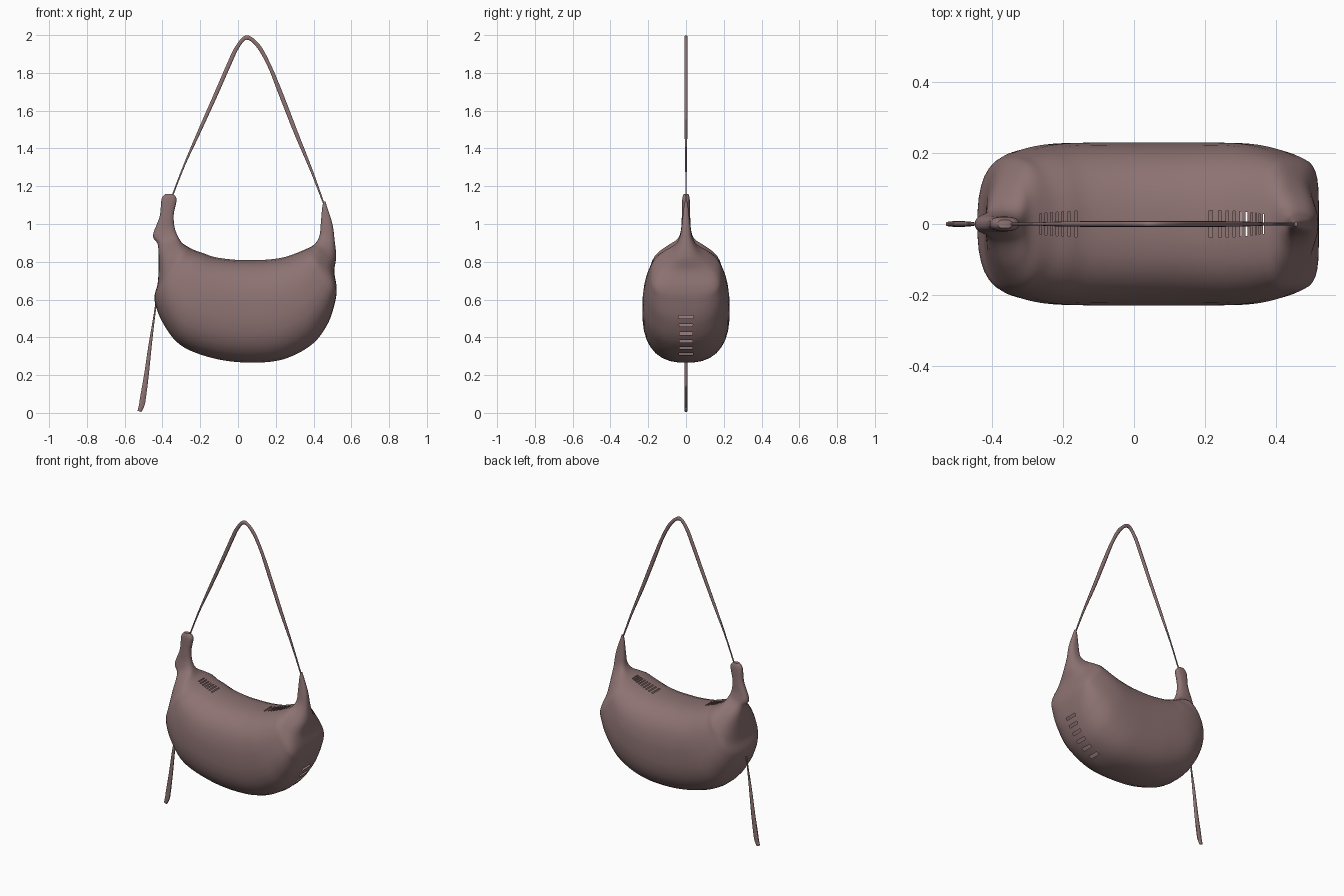
import bpy, math
from mathutils import Vector

leather = bpy.data.materials.new("dusty_mauve_leather")
leather.diffuse_color = (0.27, 0.17, 0.17, 1)


def spline(rows, steps):
    """Catmull-Rom interpolation of rows of numbers."""
    rows = [Vector(r) for r in rows]
    out = []
    for i in range(len(rows) - 1):
        a, b, c, d = rows[max(i - 1, 0)], rows[i], rows[i + 1], rows[min(i + 2, len(rows) - 1)]
        for s in range(steps):
            t = s / steps
            out.append(0.5 * (2 * b + (c - a) * t + (2 * a - 5 * b + 4 * c - d) * t * t
                              + (3 * b - a - 3 * c + d) * t ** 3))
    return out + [rows[-1]]


def loft(name, rows, steps, sides, skip=None):
    """Skin rings; each row = inner x, inner z, outer x, outer z, half depth, outer squareness."""
    verts, faces = [], []
    rings = spline(rows, steps)
    for xi, zi, xo, zo, hw, n_out in rings:
        for k in range(sides):
            a = 2 * math.pi * (k + 0.5) / sides
            ca, sa = math.cos(a), math.sin(a)
            n = n_out if ca > 0 else 2.6          # cos > 0 is the outer half
            u = math.copysign(abs(ca) ** (2 / n), ca)
            v = math.copysign(abs(sa) ** (2 / n), sa)
            t = (u + 1) / 2
            verts.append((xi + (xo - xi) * t, hw * v, zi + (zo - zi) * t))
    for i in range(len(rings) - 1):
        for k in range(sides):
            if skip and skip(i, k, rings[i]):
                continue
            j = (k + 1) % sides
            faces.append((i * sides + k, i * sides + j, (i + 1) * sides + j, (i + 1) * sides + k))
    faces.append(tuple(reversed(range(sides))))
    faces.append(tuple(range((len(rings) - 1) * sides, len(rings) * sides)))
    me = bpy.data.meshes.new(name)
    me.from_pydata(verts, [], faces)
    me.materials.append(leather)
    ob = bpy.data.objects.new(name, me)
    bpy.context.collection.objects.link(ob)
    bpy.context.view_layer.objects.active = ob
    ob.select_set(True)
    bpy.ops.object.mode_set(mode='EDIT')
    bpy.ops.mesh.select_all(action='SELECT')
    bpy.ops.mesh.normals_make_consistent(inside=False)
    bpy.ops.object.mode_set(mode='OBJECT')
    bpy.ops.object.shade_smooth_by_angle(angle=math.radians(50))
    ob.select_set(False)
    return ob


# Pouch: crescent from the left horn, through the belly, to the right horn
pouch = [
    (-0.345, 1.160, -0.385, 1.160, 0.012, 2.5),
    (-0.325, 1.130, -0.405, 1.130, 0.020, 2.5),
    (-0.340, 1.050, -0.415, 1.040, 0.022, 2.5),
    (-0.335, 0.980, -0.450, 0.940, 0.028, 2.5),
    (-0.315, 0.930, -0.425, 0.890, 0.050, 2.5),
    (-0.295, 0.900, -0.420, 0.800, 0.120, 2.5),
    (-0.265, 0.880, -0.425, 0.690, 0.175, 2.5),
    (-0.225, 0.860, -0.442, 0.595, 0.195, 2.5),
    (-0.180, 0.845, -0.395, 0.470, 0.215, 2.5),
    (-0.120, 0.825, -0.300, 0.355, 0.228, 2.5),
    (-0.020, 0.812, -0.130, 0.288, 0.231, 2.5),
    (0.060, 0.810, 0.060, 0.265, 0.231, 2.5),
    (0.150, 0.812, 0.240, 0.283, 0.231, 2.5),
    (0.230, 0.822, 0.390, 0.360, 0.228, 2.5),
    (0.285, 0.838, 0.475, 0.470, 0.215, 2.6),
    (0.330, 0.855, 0.515, 0.590, 0.195, 3.4),
    (0.360, 0.868, 0.522, 0.665, 0.175, 4.5),
    (0.390, 0.882, 0.510, 0.750, 0.130, 3.0),
    (0.415, 0.905, 0.520, 0.825, 0.070, 2.5),
    (0.432, 0.940, 0.512, 0.910, 0.035, 2.5),
    (0.438, 1.000, 0.500, 1.000, 0.022, 2.5),
    (0.445, 1.080, 0.472, 1.090, 0.012, 2.5),
    (0.452, 1.120, 0.462, 1.120, 0.006, 2.5),
]


def seam_gap(i, k, ring):
    """Slits between the seam teeth: bottom right outside, both ends of the top."""
    xi, xo, zo = ring[0], ring[2], ring[3]
    bottom = k == 31 and xo > 0.3 and 0.30 < zo < 0.52
    top = k == 15 and (-0.27 < xi < -0.16 or 0.2 < xi < 0.37)
    return i % 3 == 0 and (bottom or top)


loft("pouch", pouch, 8, 32, seam_gap)


def ribbon(name, path):
    """Thin strap; path rows = x, z, width in the front view, half depth."""
    rows = []
    for i, (x, z, w, hw) in enumerate(path):
        a, b = path[max(i - 1, 0)], path[min(i + 1, len(path) - 1)]
        d = Vector((b[0] - a[0], b[1] - a[1])).normalized()
        rows.append((x + d.y * w / 2, z - d.x * w / 2, x - d.y * w / 2, z + d.x * w / 2, hw, 2.6))
    loft(name, rows, 6, 10)


# Carrying strap
ribbon("shoulder_strap", [
    (-0.355, 1.13, 0.008, 0.004), (-0.285, 1.31, 0.010, 0.004), (-0.205, 1.49, 0.018, 0.007),
    (-0.120, 1.68, 0.022, 0.008), (-0.050, 1.84, 0.023, 0.008), (-0.005, 1.935, 0.022, 0.008),
    (0.045, 1.987, 0.024, 0.008), (0.105, 1.945, 0.022, 0.008), (0.165, 1.84, 0.020, 0.008),
    (0.230, 1.68, 0.024, 0.008), (0.308, 1.48, 0.022, 0.007), (0.390, 1.28, 0.014, 0.004),
    (0.457, 1.10, 0.008, 0.004)])

# Loose strap end hanging at the left
ribbon("strap_tail", [
    (-0.425, 0.64, 0.008, 0.004), (-0.445, 0.50, 0.010, 0.004), (-0.465, 0.36, 0.018, 0.007),
    (-0.485, 0.20, 0.026, 0.008), (-0.503, 0.08, 0.032, 0.008), (-0.510, 0.04, 0.030, 0.008),
    (-0.522, 0.008, 0.022, 0.007)])
